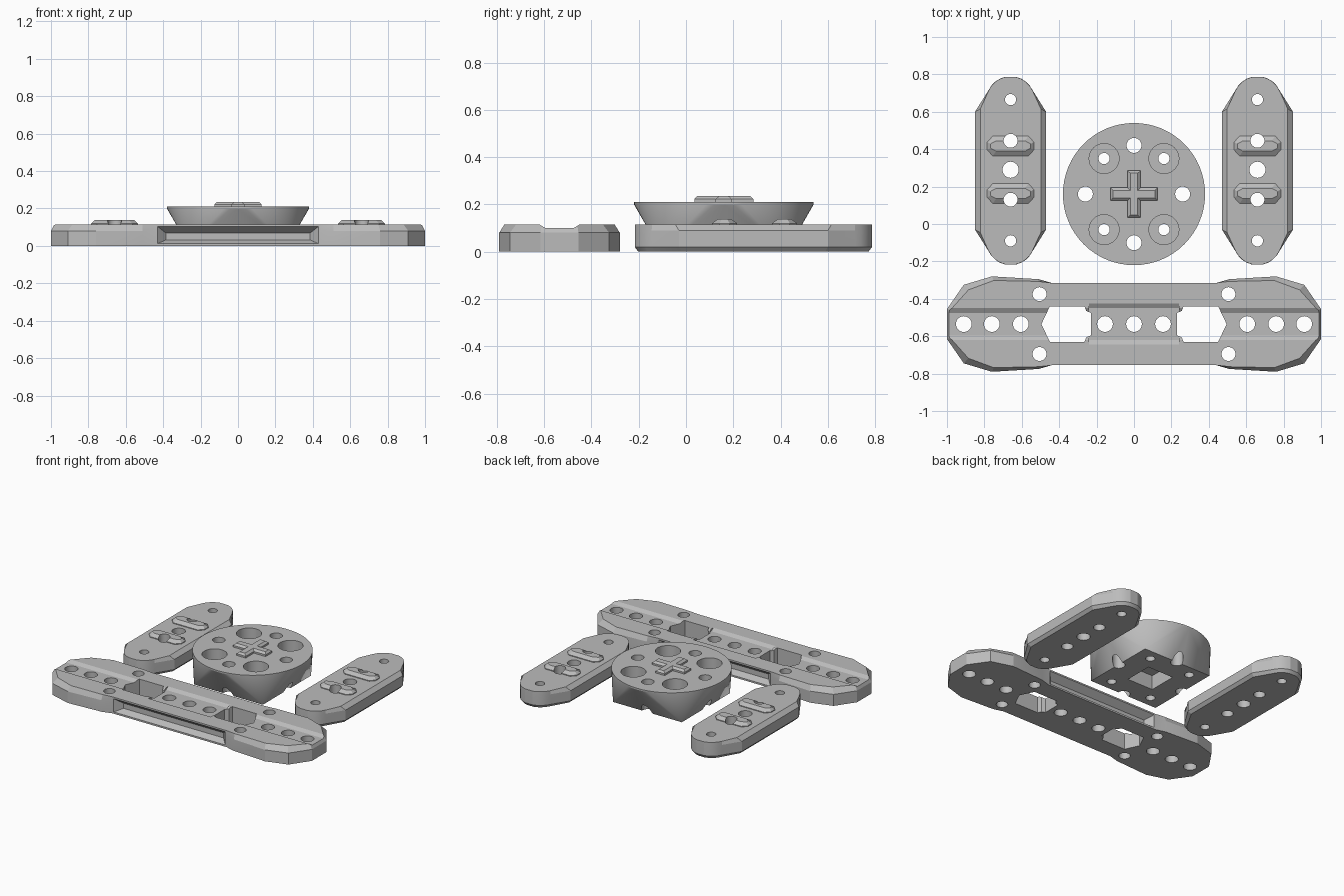
import bpy, bmesh
from math import cos, sin, pi, radians

cube = bpy.data.objects.get("Cube")
if cube:
    bpy.data.objects.remove(cube, do_unlink=True)

grey = bpy.data.materials.new("plain grey")
grey.use_nodes = True
grey.diffuse_color = (0.5, 0.5, 0.5, 1)
grey.node_tree.nodes["Principled BSDF"].inputs["Base Color"].default_value = (0.5, 0.5, 0.5, 1)


def finish(name, bm):
    bmesh.ops.recalc_face_normals(bm, faces=bm.faces)
    mesh = bpy.data.meshes.new(name)
    bm.to_mesh(mesh)
    bm.free()
    mesh.materials.append(grey)
    obj = bpy.data.objects.new(name, mesh)
    bpy.context.collection.objects.link(obj)
    return obj


def loft(name, rings):
    """Closed solid through rings with equal point counts."""
    bm = bmesh.new()
    loops = [[bm.verts.new(p) for p in ring] for ring in rings]
    n = len(loops[0])
    for low, high in zip(loops, loops[1:]):
        for i in range(n):
            j = (i + 1) % n
            bm.faces.new((low[i], low[j], high[j], high[i]))
    bm.faces.new(loops[0][::-1])
    bm.faces.new(loops[-1])
    return finish(name, bm)


def ring(outline, z, cx=0, cy=0):
    return [(cx + x, cy + y, z) for x, y in outline]


def circle(r, n=32):
    return [(r * cos(2 * pi * i / n), r * sin(2 * pi * i / n)) for i in range(n)]


def four_way(quarter):
    """Mirror a quarter outline (from +x side round to +y side) to a full loop."""
    half = quarter + [(-x, y) for x, y in reversed(quarter)]
    return half + [(-x, -y) for x, y in half]


def hole(x, y, r, low=-0.1, high=0.4):
    return loft("hole_cutter", [ring(circle(r), z, x, y) for z in (low, high)])


def cut(obj, cutters):
    for c in cutters:
        c.hide_render = True
        mod = obj.modifiers.new("cut", "BOOLEAN")
        mod.operation, mod.solver, mod.object = "DIFFERENCE", "EXACT", c
    bpy.context.view_layer.update()
    deps = bpy.context.evaluated_depsgraph_get()
    mesh = bpy.data.meshes.new_from_object(obj.evaluated_get(deps))
    obj.modifiers.clear()
    obj.data = mesh
    for c in cutters:
        bpy.data.objects.remove(c, do_unlink=True)


parts = []

# Round head: square foot blending into a disc
CY = 0.16
bm = bmesh.new()
S, N = 0.265, 64
foot = [bm.verts.new((x, CY + y, 0)) for x, y in ((S, S), (-S, S), (-S, -S), (S, -S))]
rim = [bm.verts.new(p) for p in ring(circle(0.38, N), 0.2, 0, CY)]
lip = [bm.verts.new(p) for p in ring(circle(0.38, N), 0.21, 0, CY)]
for i in range(N):
    j = (i + 1) % N
    corner = foot[i * 4 // N]
    bm.faces.new((corner, rim[j], rim[i]))
    bm.faces.new((rim[i], rim[j], lip[j], lip[i]))
    if i % (N // 4) == 0:
        bm.faces.new((corner, rim[i], foot[i * 4 // N - 1]))
bm.faces.new(foot)
bm.faces.new(lip)
head = finish("round_head", bm)
cutters = []
for a in (0, 1):
    for s in (-1, 1):
        cutters.append(hole(0.26 * s * a, CY + 0.26 * s * (1 - a), 0.04))
for sx in (-1, 1):
    for sy in (-1, 1):
        x, y = 0.16 * sx, CY + 0.19 * sy
        cutters += [hole(x, y, 0.08, 0.1), hole(x, y, 0.03)]
square = four_way([(0.1, 0.1)])
cutters.append(loft("socket_cutter", [ring(square, z, 0, CY) for z in (-0.05, 0.1)]))
cut(head, cutters)
parts.append(head)


# Raised cross on the head
def cross(a, w):
    return four_way([(a, w), (w, w), (w, a)])


parts.append(loft("raised_cross", [ring(cross(a, w), z, 0, CY) for a, w, z in
                                   ((0.125, 0.035, 0.2), (0.125, 0.035, 0.222), (0.112, 0.02, 0.235))]))


# Two side pads with rounded ends and raised ribs
def pad_outline(side, bend, r):
    arc = [(r * cos(radians(t)), 0.375 + r * sin(radians(t))) for t in range(25, 90, 13)]
    return four_way([(side, bend)] + arc)


def rib_outline(a, b):
    return four_way([(a, b * 0.4), (a - 0.03, b)])


PY = 0.285
for label, px in (("right", -0.66), ("left", 0.66)):
    def pad_holes():
        return [hole(px, y, r) for y, r in
                ((0.665, 0.03), (0.445, 0.037), (0.29, 0.043), (0.13, 0.037), (-0.09, 0.03))]
    pad = loft(label + "_pad", [ring(pad_outline(*o), z, px, PY) for o, z in (
        ((0.172, 0.305, 0.115), 0), ((0.19, 0.315, 0.13), 0.02),
        ((0.19, 0.315, 0.13), 0.09), ((0.162, 0.33, 0.129), 0.115))])
    cut(pad, pad_holes())
    parts.append(pad)
    for end, ry in (("front", 0.163), ("back", 0.417)):
        rib = loft(f"{label}_pad_{end}_rib", [ring(rib_outline(a, b), z, px, ry) for a, b, z in (
            (0.125, 0.053, 0.11), (0.125, 0.053, 0.12), (0.107, 0.028, 0.138))])
        cut(rib, pad_holes())
        parts.append(rib)

# Long bar with bevelled ends
BY = -0.535
outer = four_way([(1, 0.08), (0.91, 0.21), (0.76, 0.255), (0.51, 0.24), (0.44, 0.22)])
inner = four_way([(0.982, 0.075), (0.885, 0.183), (0.75, 0.233), (0.51, 0.228), (0.44, 0.22)])
bar = loft("long_bar", [ring(o, z, 0, BY) for o, z in ((outer, 0), (outer, 0.08), (inner, 0.115))])
cutters = []

# Shallow top channel, wider in the middle
for half, grow in ((1.1, 0), (0.24, 0.025)):
    profile = [(-0.06, 0.1), (0.06, 0.1), (0.093, 0.12), (-0.093, 0.12)]
    cutters.append(loft("channel_cutter", [
        [(x, BY + y + (grow if y > 0 else -grow), z) for y, z in profile] for x in (-half, half)]))

# Tapered pockets in both long sides, and two through windows
window = [(0.265, 0.095), (0.45, 0.095), (0.495, 0), (0.45, -0.095), (0.265, -0.095),
          (0.255, -0.07), (0.23, -0.06), (0.23, 0.06), (0.255, 0.07)]
for s in (-1, 1):
    cutters.append(loft("pocket_cutter", [
        [(-a, BY + s * y, lo), (a, BY + s * y, lo), (a, BY + s * y, hi), (-a, BY + s * y, hi)]
        for y, a, lo, hi in ((0.175, 0.385, 0.032, 0.068), (0.22, 0.43, 0.012, 0.104),
                             (0.24, 0.43, 0.012, 0.104))]))
    cutters.append(loft("window_cutter", [
        [(s * x, BY + y, z) for x, y in window] for z in (-0.1, 0.3)]))
    cutters += [hole(s * x, BY, 0.042) for x in (0.155, 0.605, 0.76, 0.91)]
    cutters += [hole(s * 0.505, BY + y, 0.037) for y in (-0.16, 0.16)]
cutters.append(hole(0, BY, 0.042))
cut(bar, cutters)
parts.append(bar)

# Smooth round walls, keep edges crisp
bpy.ops.object.select_all(action="DESELECT")
for p in parts:
    p.select_set(True)
bpy.context.view_layer.objects.active = bar
bpy.ops.object.shade_smooth_by_angle(angle=radians(18))
